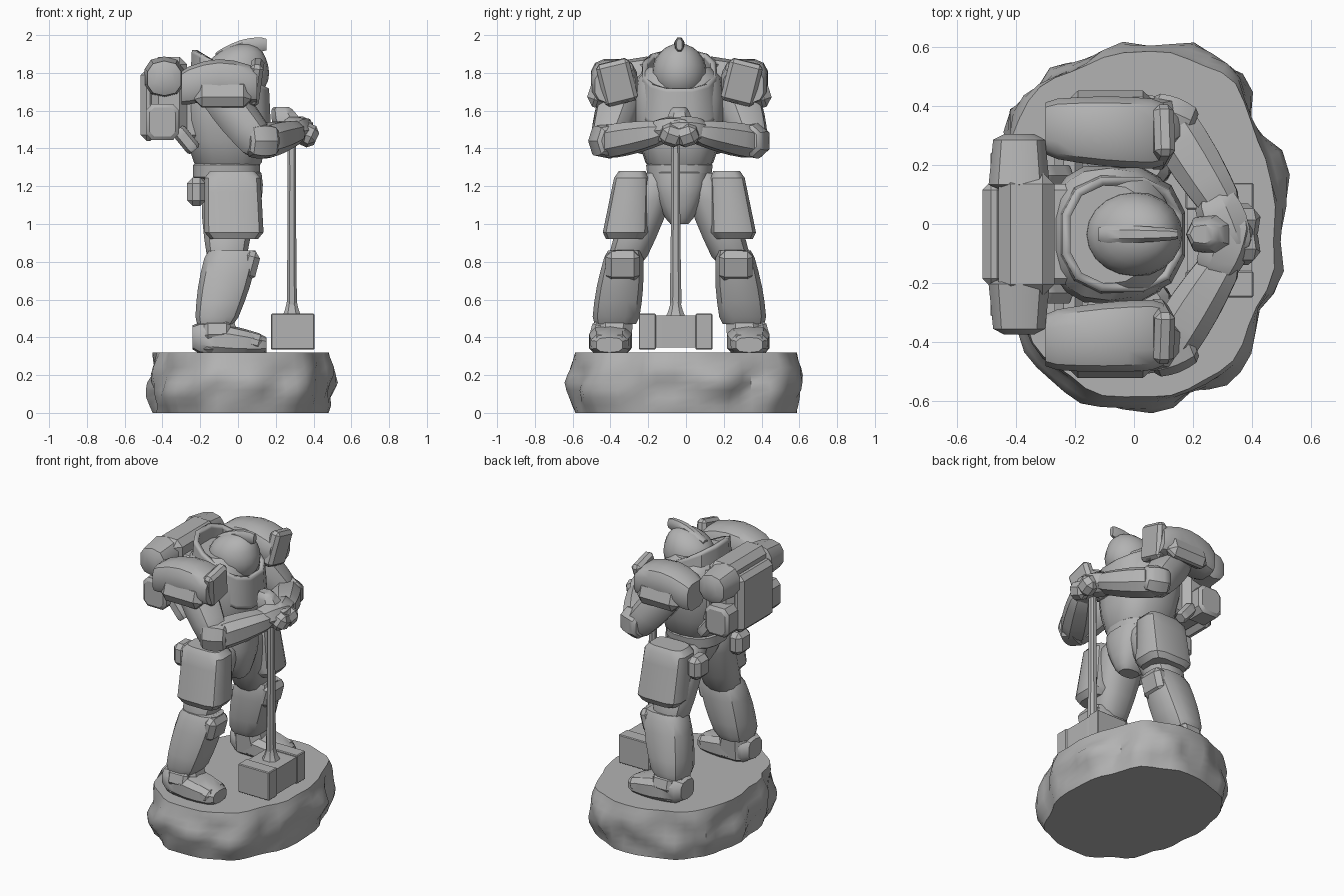
import bpy, bmesh, math
from mathutils import Vector, Matrix, noise

if "Cube" in bpy.data.objects:
    bpy.data.objects.remove(bpy.data.objects["Cube"])

stone = bpy.data.materials.new("plain grey")
stone.use_nodes = True
GREY = (.45, .45, .45, 1)
stone.diffuse_color = GREY
stone.node_tree.nodes["Principled BSDF"].inputs["Base Color"].default_value = GREY

MIDDLE = Vector((0, -.035, 0))  # the figure is mirrored about this plane
X, Y, Z = Vector((1, 0, 0)), Vector((0, 1, 0)), Vector((0, 0, 1))
FRAMES = {"X": (Y, Z), "Y": (X, Z), "Z": (X, Y)}


def finish(name, bm, angle=35):
    """Turn a bmesh into a named, shaded object."""
    bmesh.ops.recalc_face_normals(bm, faces=bm.faces)
    mesh = bpy.data.meshes.new(name)
    bm.to_mesh(mesh)
    bm.free()
    mesh.materials.append(stone)
    ob = bpy.data.objects.new(name, mesh)
    bpy.context.collection.objects.link(ob)
    bpy.ops.object.select_all(action="DESELECT")
    ob.select_set(True)
    bpy.context.view_layer.objects.active = ob
    bpy.ops.object.shade_smooth_by_angle(angle=math.radians(angle))
    return ob


def oval(sides, power):
    """Points of a unit superellipse; a lower power is boxier."""
    for i in range(sides):
        angle = math.tau * (i + .5) / sides
        c, s = math.cos(angle), math.sin(angle)
        yield math.copysign(abs(c) ** power, c), math.copysign(abs(s) ** power, s)


def bridge(bm, rings, closed=True):
    """Skin consecutive vertex rings and optionally cap the ends."""
    for low, high in zip(rings, rings[1:]):
        for i in range(len(low)):
            bm.faces.new((low[i - 1], low[i], high[i], high[i - 1]))
    if closed:
        bm.faces.new(rings[0])
        bm.faces.new(rings[-1])


def loft(name, start, end, first, last, bulge=0, cap=.8, axis="Z", sides=12,
         power=.8, tilt=0, side=1, closed=True, arch=0):
    """Blend one oval into another, swelling midway and narrowing at the caps."""
    flip = Vector((1, side, 1))
    start, end = Vector(start) * flip + MIDDLE, Vector(end) * flip + MIDDLE
    first, last = Vector(first), Vector(last)
    if axis == "path":
        along = (end - start).normalized()
        v = (Z - along * along.z).normalized()
        u = v.cross(along)
    else:
        u, v = FRAMES[axis]
    bm = bmesh.new()
    rings = []
    for t in (0, .1, .3, .5, .7, .9, 1):
        swell = math.sin(math.pi * t)
        centre = start.lerp(end, t) + Z * arch * swell
        radius = first.lerp(last, t) * (1 + bulge * swell)
        if t in (0, 1):
            radius *= cap
        ring = []
        for c, s in oval(sides, power):
            p = centre + u * c * radius.x + v * s * radius.y
            p.z += tilt * (p.x - centre.x)
            ring.append(bm.verts.new(p))
        rings.append(ring)
    bridge(bm, rings, closed)
    return finish(name, bm)


def block(name, centre, size, bevel=.02, turn=(0, 0, 0), side=1):
    """Chamfered box, turned by angles in degrees."""
    bm = bmesh.new()
    bmesh.ops.create_cube(bm, size=1, matrix=Matrix.Diagonal((*size, 1)))
    bmesh.ops.bevel(bm, geom=bm.edges[:], offset=bevel, segments=1, affect="EDGES")
    for angle, axis in zip(turn, "XYZ"):
        sense = 1 if axis == "Y" else side
        bm.transform(Matrix.Rotation(math.radians(angle * sense), 4, axis))
    bm.transform(Matrix.Translation(Vector(centre) * Vector((1, side, 1)) + MIDDLE))
    return finish(name, bm, 25)


# Rock base: lumpy drum with steep ragged sides and a worn top
bm = bmesh.new()
rings = []
LAYERS = 8
for k in range(LAYERS + 1):
    t = k / LAYERS
    swell = math.sin(math.pi * t)
    ring = []
    for c, s in oval(48, .85):
        p = Vector((c * .48 + .01, s * .61, 0)) * (.95 + .05 * swell) + Z * .32 * t
        ragged = noise.noise(p * Vector((5, 5, 0))) * .05
        lump = noise.noise(p * 7) * (.04 * swell + .02)
        p += (p * Vector((1, 1, 0))).normalized() * (ragged + lump)
        ring.append(bm.verts.new(p))
    rings.append(ring)
for shrink in (.85, .5, .2):
    rings.append([bm.verts.new(Vector((v.co.x * shrink, v.co.y * shrink, .32))) for v in rings[LAYERS]])
bridge(bm, rings)
finish("rock_base", bm, 40)

# Torso, pelvis and belt
loft("pelvis", (.01, 0, 1), (-.05, 0, 1.3), (.08, .06), (.17, .165), bulge=.2, sides=16)
loft("chest", (-.05, 0, 1.27), (-.09, 0, 1.83), (.165, .16), (.18, .21), bulge=.3, sides=18)
loft("belt", (-.06, 0, 1.24), (-.06, 0, 1.32), (.18, .17), (.18, .18), cap=.95, sides=16)

# Tilted open collar with thick walls
collar = loft("collar", (-.04, 0, 1.62), (-.04, 0, 1.82), (.22, .22), (.21, .2),
              cap=1, tilt=-.5, closed=False)
wall = collar.modifiers.new("wall", "SOLIDIFY")
wall.thickness = .03

# Helmet: forward-leaning dome with a narrow crest
bm = bmesh.new()
bmesh.ops.create_uvsphere(bm, u_segments=20, v_segments=12, radius=1)
for vert in bm.verts:
    vert.co.x += .3 * max(0, vert.co.z - .4)
    vert.co = vert.co * Vector((.165, .145, .155)) + MIDDLE + Z * 1.8
finish("helmet", bm)
loft("helmet_crest", (-.12, 0, 1.89), (.15, 0, 1.95), (.03, .02), (.02, .04), bulge=.2,
     axis="X", sides=8, arch=.02)

for side, tag in ((-1, "front"), (1, "back")):
    def part(name, *shape, **options):
        loft(f"{tag}_{name}", *shape, side=side, **options)

    def box(name, *shape, **options):
        block(f"{tag}_{name}", *shape, side=side, **options)

    # Leg with plated thigh, greave and boot
    part("thigh", (-.05, .11, 1.27), (-.06, .29, .78), (.14, .11), (.1, .1), bulge=.15)
    part("thigh_plate", (-.03, .25, 1.28), (-.02, .29, .92), (.15, .09), (.16, .125), power=.5)
    part("greave", (-.03, .29, .86), (-.12, .34, .47), (.14, .1), (.11, .125), bulge=.12,
         cap=.9, power=.7)
    part("ankle", (-.12, .34, .5), (-.1, .36, .32), (.1, .1), (.14, .11), sides=8)
    part("boot", (-.24, .36, .4), (.15, .37, .36), (.09, .08), (.09, .05), bulge=.3,
         axis="X", sides=10, power=.7)
    box("toe_cap", (.07, .37, .38), (.14, .2, .09), bevel=.03, turn=(0, 15, 0))
    box("ankle_guard", (-.11, .42, .43), (.14, .1, .1), turn=(15, 0, 0))
    box("knee_plate", (.06, .3, .78), (.09, .18, .16), bevel=.03, turn=(0, 15, 0))
    box("hip_pouch", (-.22, .22, 1.17), (.1, .14, .15), bevel=.03)

    # Arched shoulder guard with a raised rim
    part("shoulder_guard", (-.3, .36, 1.72), (.1, .34, 1.73), (.1, .1), (.12, .1),
         bulge=.1, cap=.9, axis="X", power=.65, arch=.04)
    box("shoulder_rim", (.09, .33, 1.75), (.07, .18, .23), turn=(-14, 8, 0))
    box("shoulder_skirt", (-.08, .43, 1.69), (.3, .1, .15), bevel=.04, turn=(18, 0, 0))

    # Arm folded in toward the hammer grip
    part("upper_arm", (-.12, .29, 1.72), (.13, .39, 1.4), (.11, .1), (.08, .09), bulge=.15,
         axis="path", sides=10)
    part("elbow", (.05, .42, 1.44), (.2, .36, 1.44), (.07, .08), (.07, .08), bulge=.2,
         axis="path", sides=7)
    part("forearm", (.11, .4, 1.43), (.31, .08, 1.49), (.09, .09), (.07, .06), bulge=.15,
         axis="path", sides=8)
    part("hand", (.27, .13, 1.49), (.35, -.06, 1.51), (.07, .06), (.06, .05), bulge=.3,
         axis="path", sides=7)
    box("fingers", (.37, .04, 1.47), (.1, .12, .11), bevel=.03, turn=(20, 25, 0))

    # Round pod, lower canister and hose beside the pack
    part("pack_pod", (-.39, .15, 1.78), (-.39, .34, 1.77), (.11, .11), (.09, .09),
         cap=.6, axis="Y", sides=10)
    part("pack_canister", (-.4, .14, 1.54), (-.4, .29, 1.54), (.09, .1), (.09, .1),
         axis="Y", sides=8, power=.5)
    part("pack_hose", (-.32, .2, 1.5), (-.23, .2, 1.39), (.04, .04), (.04, .04),
         axis="path", sides=6)

# Backpack body, rear panel and mount
block("backpack", (-.365, 0, 1.67), (.19, .42, .43), bevel=.04)
block("pack_rear_panel", (-.475, 0, 1.63), (.08, .36, .38), bevel=.03)
block("pack_mount", (-.26, 0, 1.62), (.12, .34, .34))

# Hammer: slim shaft with a flared foot, pommel and waisted head
loft("hammer_shaft", (.285, -.02, .5), (.285, -.02, 1.5), (.03, .035), (.024, .024), bulge=-.1, sides=8)
loft("hammer_socket", (.285, -.02, .5), (.285, -.02, .64), (.06, .06), (.02, .02), bulge=-.2, cap=1, sides=8)
loft("hammer_pommel", (.28, 0, 1.5), (.23, 0, 1.62), (.08, .07), (.05, .04), bulge=.2, sides=7)
loft("hammer_waist", (.29, -.2, .43), (.29, .16, .43), (.11, .085), (.11, .085), axis="Y", sides=4, power=0)
for name, y in (("front_hammer_face", -.17), ("back_hammer_face", .13)):
    block(name, (.29, y, .43), (.23, .09, .19), bevel=.005)
